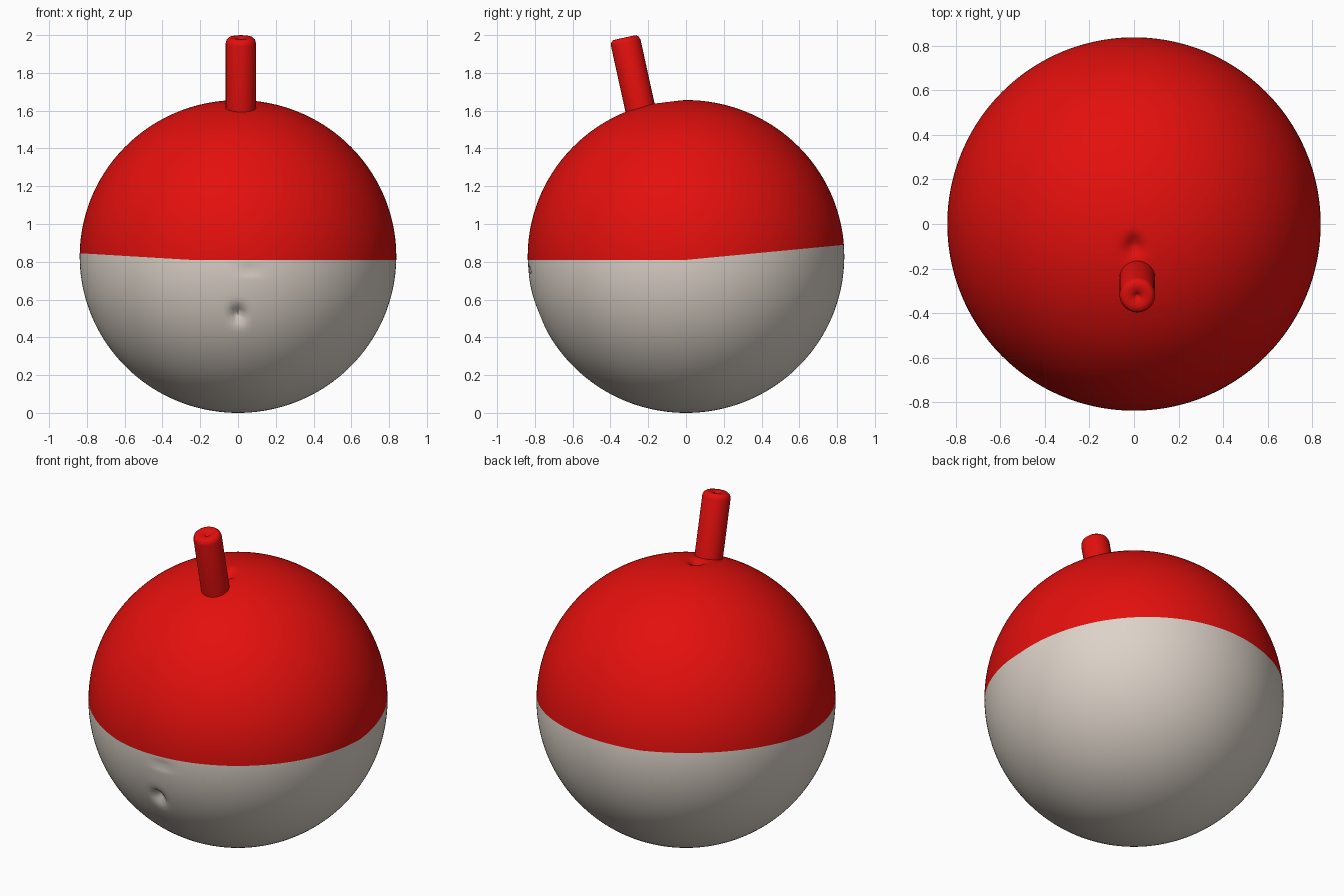
import bpy, bmesh, math
from mathutils import Vector, Matrix

cube = bpy.data.objects.get("Cube")
if cube:
    bpy.data.objects.remove(cube, do_unlink=True)


def material(name, rgb):
    m = bpy.data.materials.new(name)
    m.use_nodes = True
    m.diffuse_color = (*rgb, 1)
    bsdf = m.node_tree.nodes["Principled BSDF"]
    bsdf.inputs["Base Color"].default_value = (*rgb, 1)
    bsdf.inputs["Roughness"].default_value = 0.6
    return m


red = material("red", (0.77, 0.005, 0.004))
white = material("warm_white", (0.72, 0.65, 0.58))


def finish(name, bm, mats):
    mesh = bpy.data.meshes.new(name)
    bm.to_mesh(mesh)
    bm.free()
    for m in mats:
        mesh.materials.append(m)
    ob = bpy.data.objects.new(name, mesh)
    bpy.context.collection.objects.link(ob)
    bpy.ops.object.select_all(action='DESELECT')
    ob.select_set(True)
    bpy.context.view_layer.objects.active = ob
    bpy.ops.object.shade_smooth_by_angle(angle=math.radians(50))
    return ob


# Two-coloured float ball
WIDE, TALL = 0.838, 0.828


def seam_height(x, y):
    """Colour seam: level at the front, rising toward the back and right."""
    return 0.81 + 0.095 * max(y, 0) + 0.06 * max(-x - 0.25, 0)


# Small surface dents: centre, radii along x, y, z, depth
dents = [
    (Vector((0, -0.1, 1.65)), (0.04, 0.04, 0.1), 0.04),
    (Vector((0, -0.77, 0.52)), (0.03, 0.1, 0.04), 0.05),
    (Vector((0.06, -0.83, 0.76)), (0.06, 0.1, 0.012), 0.012),
]

bm = bmesh.new()
bmesh.ops.create_uvsphere(bm, u_segments=192, v_segments=96, radius=1)
bm.faces.ensure_lookup_table()
for f in bm.faces:
    f.material_index = 0 if f.calc_center_median().z > 0 else 1
for v in bm.verts:
    lat = math.asin(max(-1, min(1, v.co.z)))
    lon = math.atan2(v.co.y, v.co.x)
    seam = seam_height(WIDE * math.cos(lon), WIDE * math.sin(lon))
    lat += math.asin((seam - TALL) / TALL) * math.cos(lat)
    n = Vector((math.cos(lat) * math.cos(lon), math.cos(lat) * math.sin(lon), math.sin(lat)))
    p = Vector((n.x * WIDE, n.y * WIDE, TALL + n.z * TALL))
    push = 0
    for centre, size, depth in dents:
        d = p - centre
        push += depth * math.exp(-sum((d[i] / size[i]) ** 2 for i in range(3)))
    v.co = p - n * push
finish("float_ball", bm, [red, white])

# Tilted stem with a rounded rim and a dimple in its tip
bm = bmesh.new()
profile = [(0, -0.5), (0.08, -0.5), (0.08, -0.03), (0.075, -0.012), (0.063, -0.001),
           (0.045, 0), (0.025, -0.003), (0.012, -0.012), (0, -0.025)]
pts = [bm.verts.new((r, 0, z)) for r, z in profile]
edges = [bm.edges.new(pair) for pair in zip(pts, pts[1:])]
bmesh.ops.spin(bm, geom=pts + edges, cent=(0, 0, 0), axis=(0, 0, 1),
               angle=math.tau, steps=48, use_merge=False)
bmesh.ops.remove_doubles(bm, verts=bm.verts, dist=0.0005)
bmesh.ops.recalc_face_normals(bm, faces=bm.faces)
stem = finish("stem", bm, [red])
stem.matrix_world = Matrix.Translation((0.015, -0.325, 1.987)) @ Matrix.Rotation(
    math.radians(12.4), 4, 'X')
